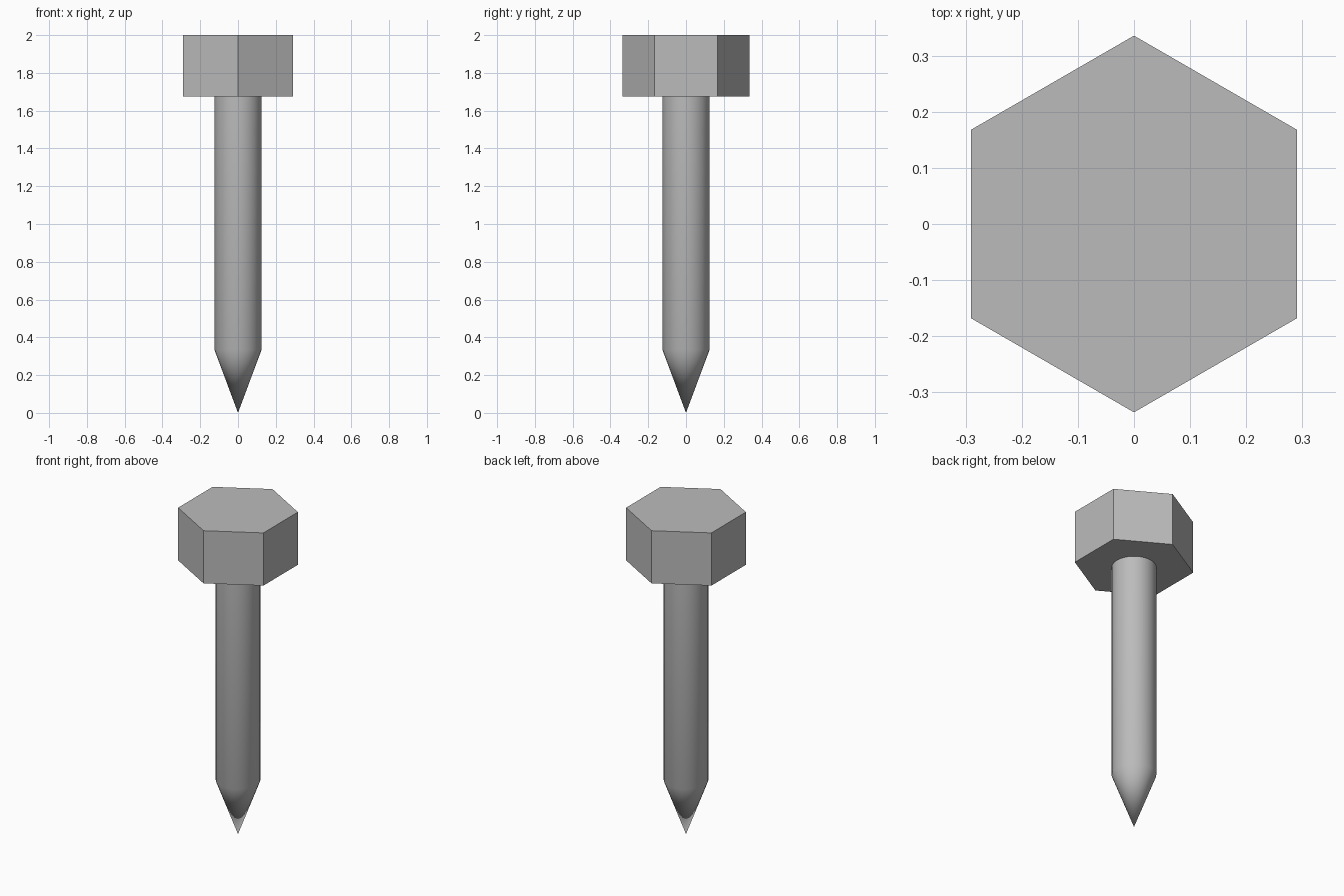
import bpy
import math
import bmesh

cube = bpy.data.objects.get("Cube")
if cube:
    bpy.data.objects.remove(cube, do_unlink=True)

steel = bpy.data.materials.new("grey_steel")
steel.use_nodes = True
colour = (0.5, 0.5, 0.5, 1)
steel.diffuse_color = colour
steel.node_tree.nodes["Principled BSDF"].inputs["Base Color"].default_value = colour

HEAD_BASE, TOP = 1.675, 2.0
TIP_HEIGHT = 0.335


def lathe(name, profile, sides):
    """Closed solid from (radius, z) rings; a zero radius makes a point."""
    bm = bmesh.new()
    rings = []
    for radius, z in profile:
        count = sides if radius else 1
        angles = [math.tau * i / sides for i in range(count)]
        rings.append([bm.verts.new((radius * math.sin(a), radius * math.cos(a), z))
                      for a in angles])
    for low, high in zip(rings, rings[1:]):
        for i in range(sides):
            j = (i + 1) % sides
            if len(low) == 1:
                bm.faces.new((low[0], high[i], high[j]))
            else:
                bm.faces.new((low[i], low[j], high[j], high[i]))
    for ring in (rings[0], rings[-1]):
        if len(ring) > 1:
            bm.faces.new(ring)
    bmesh.ops.recalc_face_normals(bm, faces=bm.faces)
    mesh = bpy.data.meshes.new(name)
    bm.to_mesh(mesh)
    bm.free()
    mesh.materials.append(steel)
    obj = bpy.data.objects.new(name, mesh)
    bpy.context.collection.objects.link(obj)
    return obj


# Hexagonal head with corners at front and back
lathe("hex_head", [(0.336, HEAD_BASE), (0.336, TOP)], 6)

# Round shank running into a pointed tip
shank = lathe("pointed_shank", [(0, 0), (0.125, TIP_HEIGHT), (0.125, HEAD_BASE)], 32)
bpy.ops.object.select_all(action="DESELECT")
shank.select_set(True)
bpy.context.view_layer.objects.active = shank
bpy.ops.object.shade_smooth_by_angle(angle=math.radians(30))
